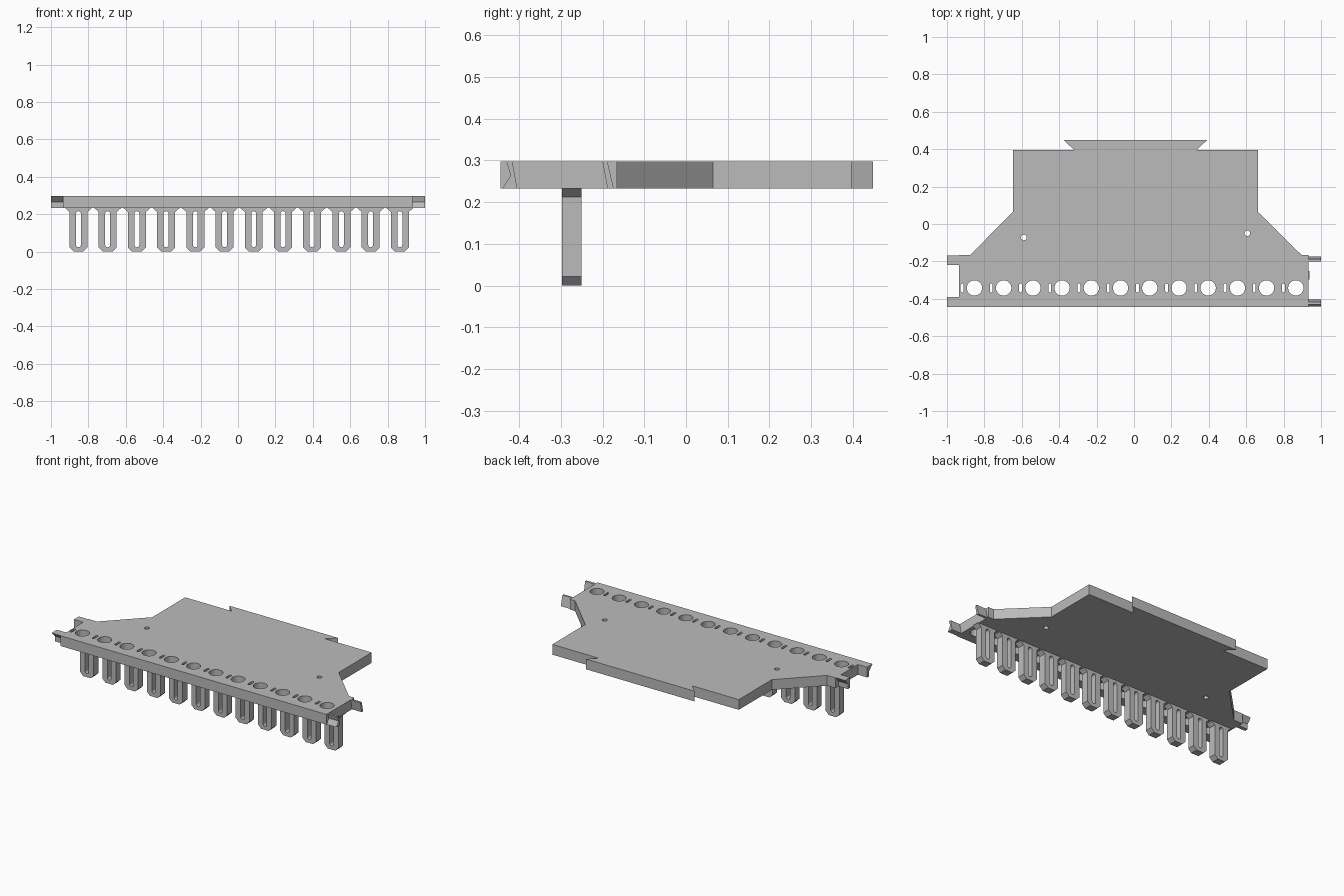
import bpy, bmesh, math
from mathutils import Matrix

cube = bpy.data.objects.get("Cube")
if cube:
    bpy.data.objects.remove(cube, do_unlink=True)

grey = bpy.data.materials.new("plain grey")
grey.use_nodes = True
colour = (0.5, 0.5, 0.5, 1)
grey.diffuse_color = colour
grey.node_tree.nodes["Principled BSDF"].inputs["Base Color"].default_value = colour

# Local profile axes mapped to world planes
FLAT = Matrix.Identity(4)
FACING_FRONT = Matrix.Rotation(math.pi / 2, 4, 'X')
FACING_SIDE = Matrix(((0, 0, 1, 0), (1, 0, 0, 0), (0, 1, 0, 0), (0, 0, 0, 1)))


def extrude_profile(name, loops, thickness, frame, location):
    """Extrude a filled outline; any further loops become through holes."""
    curve = bpy.data.curves.new(name + "_profile", 'CURVE')
    curve.dimensions = '2D'
    curve.fill_mode = 'BOTH'
    curve.extrude = thickness / 2
    for loop in loops:
        spline = curve.splines.new('POLY')
        spline.points.add(len(loop) - 1)
        for point, (u, v) in zip(spline.points, loop):
            point.co = (u, v, 0, 1)
        spline.use_cyclic_u = True
    helper = bpy.data.objects.new(name + "_helper", curve)
    bpy.context.scene.collection.objects.link(helper)
    graph = bpy.context.evaluated_depsgraph_get()
    mesh = bpy.data.meshes.new_from_object(helper.evaluated_get(graph))
    bpy.data.objects.remove(helper, do_unlink=True)
    bpy.data.curves.remove(curve)
    bm = bmesh.new()
    bm.from_mesh(mesh)
    bmesh.ops.remove_doubles(bm, verts=bm.verts, dist=0.0002)
    bm.transform(Matrix.Translation(location) @ frame)
    bmesh.ops.recalc_face_normals(bm, faces=bm.faces)
    for face in bm.faces:
        face.smooth = False
        face.material_index = 0
    bm.to_mesh(mesh)
    bm.free()
    mesh.name = name
    mesh.materials.clear()
    mesh.materials.append(grey)
    obj = bpy.data.objects.new(name, mesh)
    bpy.context.scene.collection.objects.link(obj)
    return obj


def circle(x, y, r, n=32):
    return [(x + r * math.cos(math.tau * i / n), y + r * math.sin(math.tau * i / n))
            for i in range(n)]


def slot(x, low, high, r, n=8):
    """Upright slot with round ends."""
    top = [(x + r * math.cos(math.pi * i / n), high - r + r * math.sin(math.pi * i / n))
           for i in range(n + 1)]
    bottom = [(x - r * math.cos(math.pi * i / n), low + r - r * math.sin(math.pi * i / n))
              for i in range(n + 1)]
    return top + bottom


BOTTOM, TOP = 0.232, 0.297
stations = [-0.853 + 0.1562 * i for i in range(12)]

# Main plate with dovetail, large holes, narrow slots and pin holes
outline = [(-0.935, -0.444), (0.932, -0.444), (0.932, -0.165), (0.895, -0.165),
           (0.662, 0.065), (0.662, 0.396), (0.335, 0.396), (0.39, 0.448),
           (-0.375, 0.448), (-0.32, 0.396), (-0.648, 0.396), (-0.648, 0.065),
           (-0.875, -0.165), (-0.935, -0.165)]
holes = [circle(x, -0.342, 0.041) for x in stations]
holes += [slot(x - 0.066, -0.366, -0.318, 0.0075) for x in stations]
holes += [circle(-0.589, -0.072, 0.015, 16), circle(0.606, -0.05, 0.015, 16)]
extrude_profile("main_plate", [outline] + holes, TOP - BOTTOM, FLAT,
                (0, 0, (TOP + BOTTOM) / 2))

# Row of slotted prongs with chamfered tips and flared roots
half_prong = [(0.026, 0), (0.048, 0.022), (0.048, 0.212), (0.072, BOTTOM + 0.001)]
prong = half_prong + [(-x, z) for x, z in reversed(half_prong)]
for number, x in enumerate(stations, 1):
    extrude_profile(f"prong_{number}", [prong, slot(0, 0.023, 0.216, 0.013)],
                    0.047, FACING_FRONT, (x, -0.274, 0))

# Slanted clip tabs on one end, grooved arms on the other
end_parts = {
    "left_front_tab": (0.965, [(-0.43, TOP), (-0.42, 0.264), (-0.44, BOTTOM),
                               (-0.404, BOTTOM), (-0.416, TOP)]),
    "left_back_tab": (0.965, [(-0.2, TOP), (-0.188, BOTTOM),
                              (-0.173, BOTTOM), (-0.188, TOP)]),
    "right_front_arm": (-0.965, [(-0.443, TOP), (-0.41, 0.265), (-0.41, BOTTOM),
                                 (-0.389, BOTTOM), (-0.389, TOP)]),
    "right_back_arm": (-0.965, [(-0.168, TOP), (-0.195, 0.265), (-0.195, BOTTOM),
                                (-0.218, BOTTOM), (-0.218, TOP)]),
}
for name, (x, profile) in end_parts.items():
    extrude_profile(name, [profile], 0.07, FACING_SIDE, (x, 0, 0))
